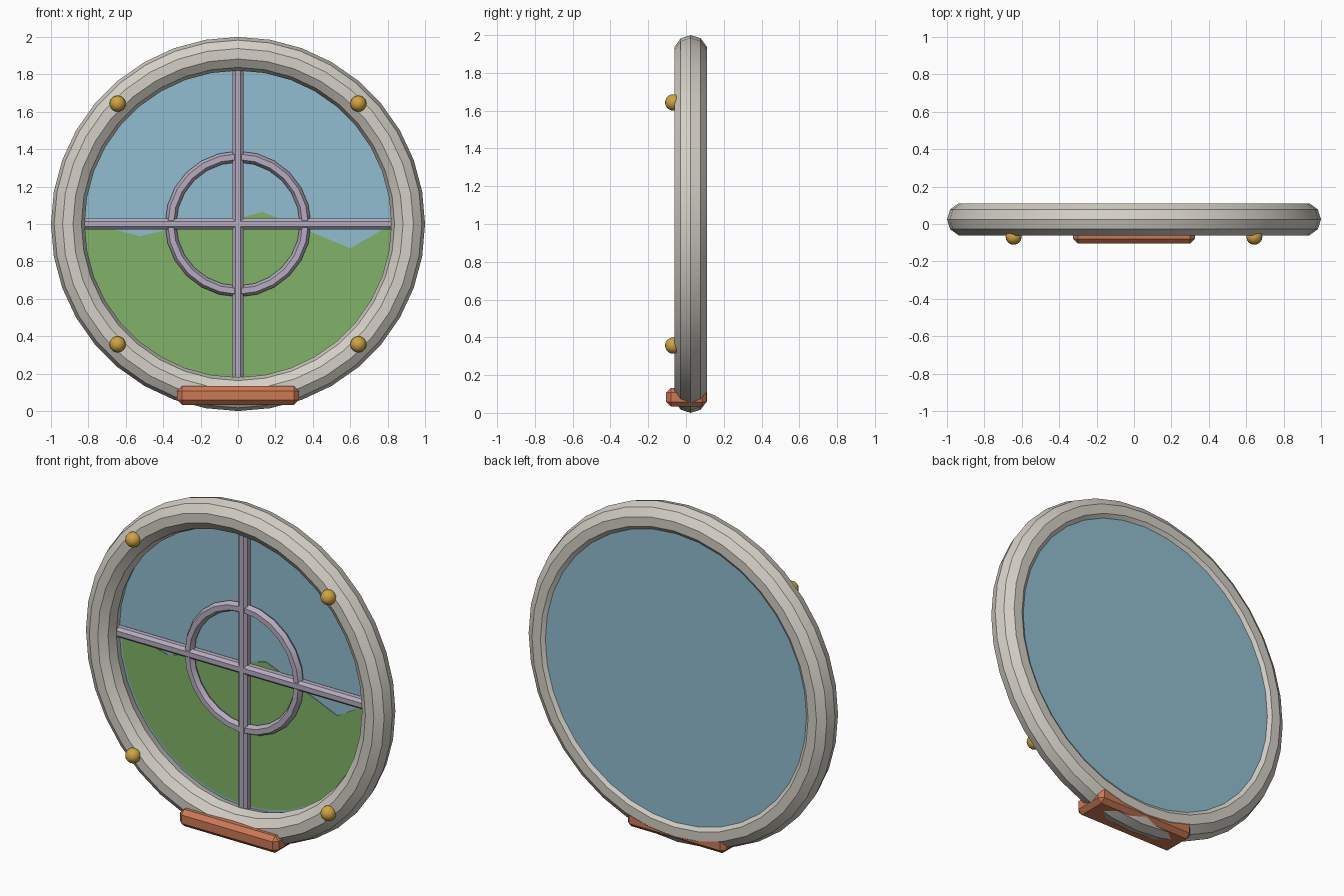
import bpy, bmesh, math
from math import radians, sqrt

if "Cube" in bpy.data.objects:
    bpy.data.objects.remove(bpy.data.objects["Cube"])

FACING = (radians(90), 0, 0)


def material(name, rgb):
    m = bpy.data.materials.new(name)
    m.use_nodes = True
    m.diffuse_color = (*rgb, 1)
    bsdf = next(n for n in m.node_tree.nodes if n.type == "BSDF_PRINCIPLED")
    bsdf.inputs["Base Color"].default_value = (*rgb, 1)
    return m


stone = material("pale stone", (0.66, 0.63, 0.57))
lilac = material("lilac grey", (0.47, 0.41, 0.53))
sky = material("sky blue", (0.29, 0.51, 0.64))
grass = material("grass green", (0.22, 0.45, 0.14))
clay = material("clay orange", (0.60, 0.19, 0.09))
brass = material("brass", (0.62, 0.37, 0.05))


def finish(name, mat, smooth=False):
    ob = bpy.context.object
    ob.name = name
    ob.data.materials.append(mat)
    if smooth:
        bpy.ops.object.shade_smooth_by_angle(angle=radians(30))
    return ob


def ring(name, mat, y, major, minor, segments, sides):
    bpy.ops.mesh.primitive_torus_add(
        location=(0, y, 1), rotation=FACING, major_radius=major,
        minor_radius=minor, major_segments=segments, minor_segments=sides)
    return finish(name, mat, True)


def box(name, mat, centre, size, bevel):
    bpy.ops.mesh.primitive_cube_add(size=1, location=centre)
    ob = finish(name, mat)
    ob.scale = size
    bpy.ops.object.transform_apply(location=False, rotation=False, scale=True)
    mod = ob.modifiers.new("chamfer", "BEVEL")
    mod.width = bevel
    mod.segments = 1
    return ob


# Round frame and inner tracery ring
ring("frame", stone, 0.025, 0.91, 0.09, 36, 10)
ring("inner_ring", lilac, 0.06, 0.36, 0.03, 24, 6)

# Crossed glazing bars
box("horizontal_bar", lilac, (0, 0.06, 1), (1.7, 0.06, 0.06), 0.016)
box("vertical_bar", lilac, (0, 0.06, 1), (0.06, 0.06, 1.7), 0.016)

# Glass pane closing the back
bpy.ops.mesh.primitive_cylinder_add(vertices=36, radius=0.868, depth=0.014,
                                    location=(0, 0.088, 1), rotation=FACING)
finish("glass", sky)

# Hills: thin plate with a wavy skyline and a round lower edge
R = 0.825
skyline = [(-0.7, 0.98), (-0.52, 0.935), (-0.34, 0.98), (0, 1.03),
           (0.13, 1.065), (0.23, 1.025), (0.6, 0.87), (0.79, 0.98)]
arc = [(R * math.cos(a), 1 - R * math.sin(a))
       for a in (math.pi * i / 18 for i in range(19))]
bm = bmesh.new()
face = bm.faces.new([bm.verts.new((x, 0.077, z)) for x, z in skyline + arc])
new = bmesh.ops.extrude_face_region(bm, geom=[face])["geom"]
bmesh.ops.translate(bm, vec=(0, 0.005, 0),
                    verts=[v for v in new if isinstance(v, bmesh.types.BMVert)])
bmesh.ops.recalc_face_normals(bm, faces=bm.faces)
mesh = bpy.data.meshes.new("hills")
bm.to_mesh(mesh)
bm.free()
mesh.materials.append(grass)
bpy.context.collection.objects.link(bpy.data.objects.new("hills", mesh))

# Sill block through the foot of the frame
box("sill", clay, (0, 0.002, 0.083), (0.65, 0.214, 0.1), 0.025)

# Four brass studs on the front of the frame
d = 0.91 / sqrt(2)
for side, sx in (("left", 1), ("right", -1)):
    for level, sz in (("upper", 1), ("lower", -1)):
        bpy.ops.mesh.primitive_uv_sphere_add(
            segments=16, ring_count=10, radius=0.043,
            location=(sx * d, -0.068, 1 + sz * d))
        finish(f"stud_{level}_{side}", brass, True)
